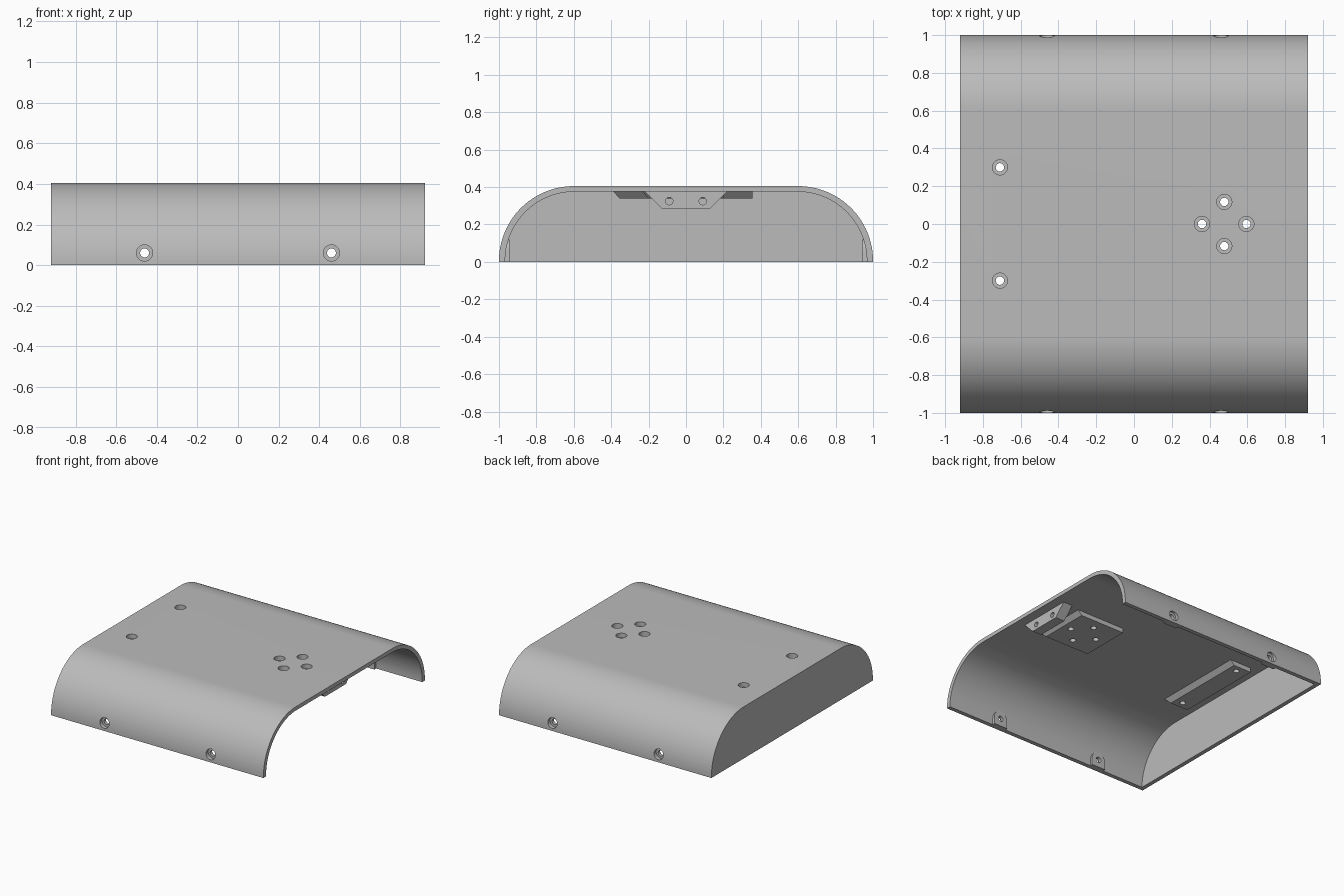
import bpy, bmesh, math
from mathutils import Matrix, Vector

if "Cube" in bpy.data.objects:
    bpy.data.objects.remove(bpy.data.objects["Cube"], do_unlink=True)

grey = bpy.data.materials.new("plain_grey")
grey.use_nodes = True
grey.diffuse_color = (0.5, 0.5, 0.5, 1)
grey.node_tree.nodes["Principled BSDF"].inputs["Base Color"].default_value = (0.5, 0.5, 0.5, 1)

HALF_X, HEIGHT, WALL, CEILING = 0.92, 0.405, 0.033, 0.375
PAD_Z = 0.34


def make(name, bm):
    bmesh.ops.recalc_face_normals(bm, faces=bm.faces)
    mesh = bpy.data.meshes.new(name)
    bm.to_mesh(mesh)
    bm.free()
    mesh.materials.append(grey)
    ob = bpy.data.objects.new(name, mesh)
    bpy.context.collection.objects.link(ob)
    return ob


def prism(name, points, move):
    """Extrude a closed outline along a vector."""
    bm = bmesh.new()
    face = bm.faces.new([bm.verts.new(p) for p in points])
    ext = bmesh.ops.extrude_face_region(bm, geom=[face])
    verts = [g for g in ext["geom"] if isinstance(g, bmesh.types.BMVert)]
    bmesh.ops.translate(bm, verts=verts, vec=move)
    return make(name, bm)


def arch(x, half, top, radius, floor):
    """Flat-topped outline with rounded shoulders."""
    pts = [(x, -half, floor)]
    for side in (-1, 1):
        for i in range(33):
            a = math.pi / 2 * i / 32
            a = math.pi - a if side < 0 else math.pi / 2 - a
            pts.append((x, side * (half - radius) + radius * math.cos(a),
                        top - radius + radius * math.sin(a)))
    return pts + [(x, half, floor)]


def cut(ob, cutter):
    mod = ob.modifiers.new("cut", "BOOLEAN")
    mod.operation, mod.solver, mod.object = "DIFFERENCE", "EXACT", cutter
    bpy.context.view_layer.update()
    dg = bpy.context.evaluated_depsgraph_get()
    mesh = bpy.data.meshes.new_from_object(ob.evaluated_get(dg))
    ob.modifiers.clear()
    ob.data = mesh


def drill(holes):
    """Join cylinders (centre, axis, radius, length) into one cutter."""
    bm = bmesh.new()
    for centre, axis, radius, length in holes:
        turn = Vector(axis).to_track_quat("Z", "Y").to_matrix().to_4x4()
        bmesh.ops.create_cone(bm, cap_ends=True, segments=32, radius1=radius, radius2=radius,
                              depth=length, matrix=Matrix.Translation(centre) @ turn)
    return make("drill", bm)


def pad(name, x0, x1, y0, y1):
    """Ceiling pad with sloped faces toward +x and -y."""
    slope = CEILING - PAD_Z
    low = [(x0, y0), (x1, y0), (x1, y1), (x0, y1)]
    high = [(x0, y0 - slope), (x1 + slope, y0 - slope), (x1 + slope, y1), (x0, y1)]
    bm = bmesh.new()
    a = [bm.verts.new((x, y, PAD_Z)) for x, y in low]
    b = [bm.verts.new((x, y, CEILING + 0.002)) for x, y in high]
    bm.faces.new(a)
    bm.faces.new(b)
    for i in range(4):
        j = (i + 1) % 4
        bm.faces.new((a[i], a[j], b[j], b[i]))
    return make(name, bm)


# Shell: rounded cover, closed at one end
shell = prism("shell", arch(-HALF_X, 1, HEIGHT, 0.4, 0), (2 * HALF_X, 0, 0))
hollow = prism("hollow", arch(-HALF_X + WALL, 1 - WALL, CEILING, 0.37, -0.1), (2, 0, 0))
cut(shell, hollow)

# Mounting pads under the top
parts = [shell,
         pad("square_pad", 0.27, 0.66, -0.2, 0.2),
         pad("long_pad", -0.80, -0.645, -0.355, 0.355)]

# Hanging bracket near the open end
outline = [(0.765, y, z) for y, z in
           ((-0.22, CEILING + 0.002), (-0.13, 0.285), (0.13, 0.285), (0.22, CEILING + 0.002))]
bracket = prism("bracket", outline, (0.08, 0, 0))
parts.append(bracket)

# Arched bosses inside the side walls
for side, label in ((-1, "front"), (1, "back")):
    for x in (-0.46, 0.46):
        r = 0.06
        pts = [(x - r, side * 0.945, 0), (x + r, side * 0.945, 0)]
        pts += [(x + r * math.cos(math.pi * i / 16), side * 0.945,
                 0.06 + r * math.sin(math.pi * i / 16)) for i in range(17)]
        boss = prism(label + "_boss", pts, (0, side * 0.035, 0))
        # Trim so the boss never pokes through the curved wall
        parts.append(boss)

# Counterbored screw holes
holes = []
tops = [(-0.71, 0.3), (-0.71, -0.3), (0.36, 0), (0.595, 0), (0.478, 0.117), (0.478, -0.117)]
for x, y in tops:
    holes.append(((x, y, 0.4), (0, 0, 1), 0.022, 0.3))
    holes.append(((x, y, HEIGHT), (0, 0, 1), 0.04, 0.07))
for side in (-1, 1):
    for x in (-0.46, 0.46):
        holes.append(((x, side, 0.06), (0, 1, 0), 0.022, 0.3))
        holes.append(((x, side, 0.06), (0, 1, 0), 0.04, 0.06))
bores = drill([h for h in holes if h[2] > 0.03])
pins = drill([h for h in holes if h[2] < 0.03])
bracket_pins = drill([((0.8, y, 0.325), (1, 0, 0), 0.02, 0.2) for y in (-0.09, 0.09)])

for ob in parts:
    if ob is bracket:
        cut(ob, bracket_pins)
    else:
        cut(ob, bores)
        cut(ob, pins)

for helper in (hollow, bores, pins, bracket_pins):
    bpy.data.objects.remove(helper, do_unlink=True)

# Smooth curves with crisp edges
bpy.ops.object.select_all(action="DESELECT")
for ob in parts:
    ob.select_set(True)
bpy.context.view_layer.objects.active = shell
bpy.ops.object.shade_smooth_by_angle(angle=math.radians(30))
